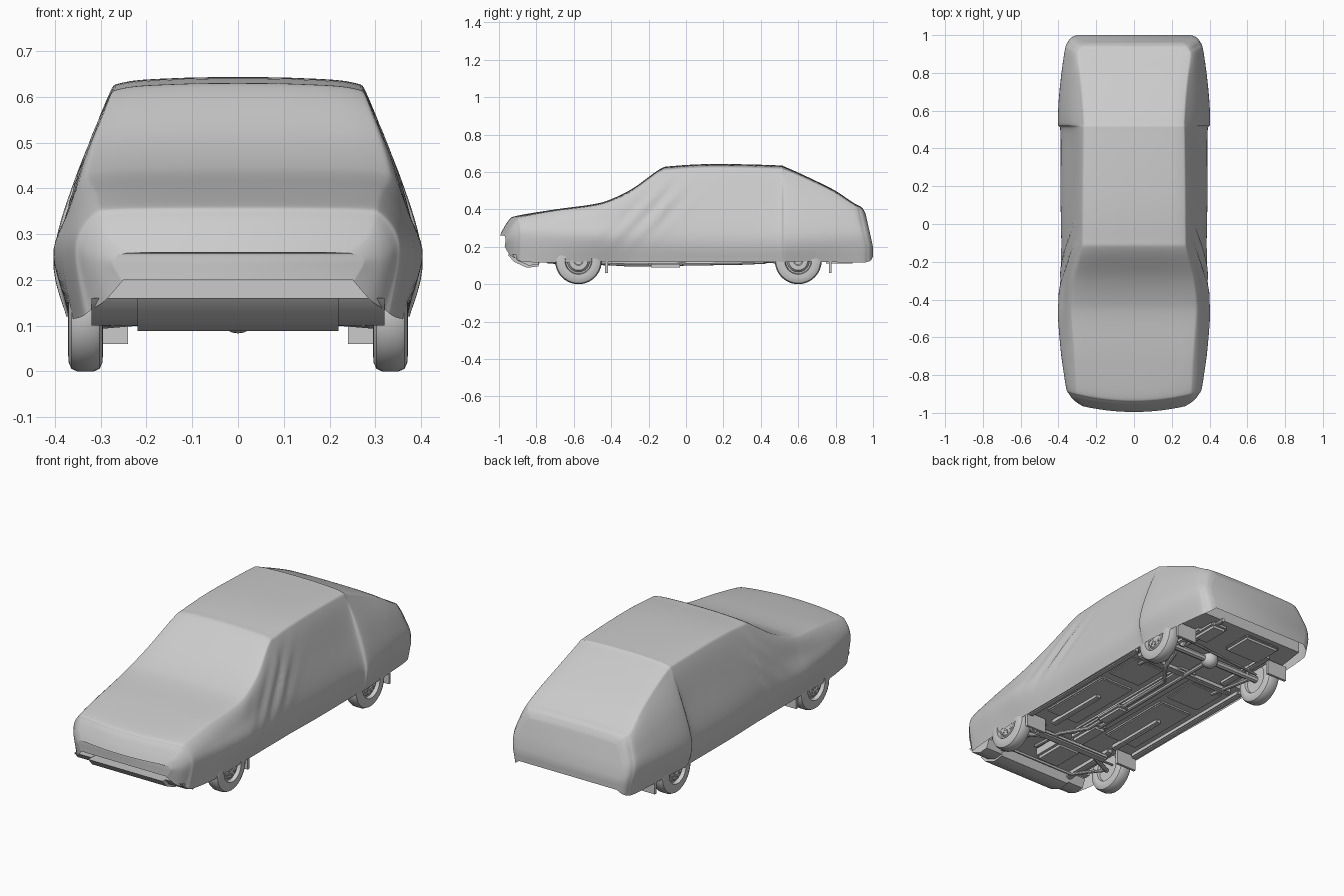
import bpy, bmesh, math
from mathutils import Vector

cube = bpy.data.objects.get("Cube")
if cube:
    bpy.data.objects.remove(cube, do_unlink=True)

grey = bpy.data.materials.new("plain grey")
grey.use_nodes = True
grey.diffuse_color = (0.6, 0.6, 0.6, 1)
grey.node_tree.nodes["Principled BSDF"].inputs["Base Color"].default_value = (0.6, 0.6, 0.6, 1)


def finish(obj, angle=40):
    """Give the object its colour and smooth shading with sharp edges kept."""
    obj.data.materials.append(grey)
    bpy.ops.object.select_all(action='DESELECT')
    obj.select_set(True)
    bpy.context.view_layer.objects.active = obj
    bpy.ops.object.shade_smooth_by_angle(angle=math.radians(angle))
    return obj


def from_bmesh(name, bm, angle=40):
    bmesh.ops.recalc_face_normals(bm, faces=bm.faces)
    mesh = bpy.data.meshes.new(name)
    bm.to_mesh(mesh)
    bm.free()
    obj = bpy.data.objects.new(name, mesh)
    bpy.context.collection.objects.link(obj)
    return finish(obj, angle)


def box(name, centre, size, bevel=0.0):
    bm = bmesh.new()
    bmesh.ops.create_cube(bm, size=1)
    for v in bm.verts:
        v.co = Vector(c + a * s for c, a, s in zip(centre, v.co, size))
    if bevel:
        bmesh.ops.bevel(bm, geom=bm.edges[:], offset=bevel, segments=2, affect='EDGES')
    return from_bmesh(name, bm)


def tube(name, points, radius):
    curve = bpy.data.curves.new(name, 'CURVE')
    curve.dimensions = '3D'
    curve.bevel_depth = radius
    curve.bevel_resolution = 2
    curve.use_fill_caps = True
    spline = curve.splines.new('POLY')
    spline.points.add(len(points) - 1)
    for p, co in zip(spline.points, points):
        p.co = (*co, 1)
    obj = bpy.data.objects.new(name, curve)
    bpy.context.collection.objects.link(obj)
    bpy.ops.object.select_all(action='DESELECT')
    obj.select_set(True)
    bpy.context.view_layer.objects.active = obj
    bpy.ops.object.convert(target='MESH')
    return finish(bpy.context.view_layer.objects.active)


def prism(name, outline, place, depth):
    """Extrude a flat outline; place maps its two numbers to a 3D point."""
    bm = bmesh.new()
    face = bm.faces.new([bm.verts.new(place(*p)) for p in outline])
    made = bmesh.ops.extrude_face_region(bm, geom=[face])["geom"]
    bmesh.ops.translate(bm, vec=depth, verts=[g for g in made if isinstance(g, bmesh.types.BMVert)])
    return from_bmesh(name, bm)


def spline(points, steps):
    """Smooth path through equal-length tuples."""
    out = []
    for i in range(len(points) - 1):
        a, b, c, d = (points[min(max(k, 0), len(points) - 1)] for k in range(i - 1, i + 3))
        for s in range(steps):
            t = s / steps
            out.append(tuple(
                q + 0.5 * t * (r - p + t * (2 * p - 5 * q + 4 * r - w + t * (3 * (q - r) + w - p)))
                for p, q, r, w in zip(a, b, c, d)))
    return out + [points[-1]]


def clamp(v):
    return min(max(v, 0), 1)


# Cloth cover: y, hem height, half widths at hem, belt, window, shoulder, top height
SECTIONS = [
    (-0.995, .20, .25, .27, .27, .25, .26),
    (-0.975, .155, .29, .315, .315, .295, .30),
    (-0.945, .135, .32, .345, .34, .31, .345),
    (-0.905, .12, .34, .36, .352, .315, .366),
    (-0.70, .115, .36, .385, .365, .325, .40),
    (-0.50, .12, .365, .402, .375, .34, .427),
    (-0.40, .12, .365, .40, .37, .34, .455),
    (-0.28, .12, .365, .39, .36, .325, .515),
    (-0.14, .12, .365, .385, .345, .292, .615),
    (-0.07, .12, .365, .385, .34, .286, .632),
    (0.15, .12, .37, .388, .335, .284, .643),
    (0.48, .12, .37, .388, .332, .28, .636),
    (0.535, .12, .375, .403, .35, .28, .625),
    (0.70, .12, .365, .395, .352, .29, .55),
    (0.92, .115, .345, .368, .345, .31, .44),
    (0.97, .12, .33, .352, .33, .30, .42),
    (0.99, .13, .315, .335, .315, .285, .405),
    (1.0, .15, .29, .31, .29, .26, .38),
]


def cover_ring(y, zb, wb, wm, wu, ws, zt):
    zm = min(.25, (zb + zt) / 2)
    rise = zt - zm
    half = spline([(wb, zb), (wm, zm), (wu, zm + rise * .5), (ws, zt - rise * .11),
                   (ws * .88, zt - rise * .03), (ws * .45, zt - rise * .005), (0, zt)], 6)
    ring = half + [(-x, z) for x, z in half[-2::-1]]
    out = []
    for x, z in ring:
        # slack diagonal folds beside the windscreen
        along = y + 0.15 - 0.9 * (z - 0.4)
        fade = math.exp(-(along / .13) ** 2) * math.exp(-((z - .4) / .13) ** 2)
        x2 = x * (1 + 0.022 * fade * math.sin(along * 55)) if abs(x) > ws * .95 else x
        # bowed nose and leaning tail
        bow = 0.045 * (x / .33) ** 2 * clamp((-0.7 - y) / .25)
        lean = 0.045 * clamp((z - .2) / .2) * clamp((y - .8) / .17)
        out.append((x2, y + bow - lean, z))
    return out


bm = bmesh.new()
rings = [[bm.verts.new(p) for p in cover_ring(*s)] for s in spline(SECTIONS, 6)]
for a, b in zip(rings, rings[1:]):
    for i in range(len(a) - 1):
        bm.faces.new((a[i], a[i + 1], b[i + 1], b[i]))
for ring in (rings[0], rings[-1]):
    n = len(ring)
    for i in range(n // 2):
        corners = [ring[i], ring[i + 1], ring[n - 2 - i], ring[n - 1 - i]]
        bm.faces.new(list(dict.fromkeys(corners)))
from_bmesh("cloth_cover", bm, 50)

# Front valance under the nose
prism("front_valance", [(-.955, .16), (-.92, .12), (-.85, .088), (-.79, .095), (-.77, .15)],
      lambda y, z: (-.22, y, z), (.44, 0, 0))
for s in (-1, 1):
    prism("valance_end", [(-.93, .16), (-.9, .125), (-.84, .1), (-.79, .105), (-.77, .15)],
          lambda y, z: (s * .22, y, z), (s * .1, 0, 0))

# Floor pan with notches for the wheels
AXLES = (-0.575, 0.6)
side = [(.31, -.76)]
for ay in AXLES:
    side += [(.345 if ay > 0 else .31, ay - .15), (.27, ay - .15), (.27, ay + .15), (.345, ay + .15)]
side += [(.32, .93)]
prism("floor_pan", side + [(-x, y) for x, y in reversed(side)], lambda x, y: (x, y, .145), (0, 0, .09))

# Sills, footwell ribs and chassis rails on both sides
for s in (-1, 1):
    box("sill", (s * .345, .01, .133), (.035, .85, .03), .006)
    box("footwell_panel", (s * .195, -.12, .14), (.2, .44, .02), .006)
    box("rear_floor_panel", (s * .195, .25, .142), (.2, .2, .014), .005)
    box("floor_rail", (s * .2, -.22, .125), (.03, .36, .03), .005)
    box("front_rail", (s * .22, -.62, .14), (.035, .34, .04), .006)
    box("rear_rail", (s * .22, .62, .14), (.035, .36, .03), .006)

# Tunnel, drive shaft, gearbox and engine sump
box("transmission_tunnel", (0, 0, .14), (.12, .86, .03), .01)
box("gearbox", (0, -.36, .125), (.09, .2, .05), .015)
box("engine_sump", (0, -.6, .125), (.15, .2, .07), .015)
box("front_crossmember", (0, -.5, .115), (.46, .05, .03), .008)
box("floor_crossmember", (0, .4, .135), (.6, .035, .03), .006)
tube("drive_shaft", [(0, -.3, .12), (0, .58, .125)], .012)

# Exhaust line with two silencers
tube("exhaust_pipe", [(.1, -.66, .14), (.12, -.45, .115), (.05, -.3, .105), (.05, .3, .115),
                      (.14, .42, .12), (.16, .55, .16), (.18, .72, .135), (.2, .95, .135)], .011)
box("middle_silencer", (.05, -.11, .108), (.07, .18, .035), .012)
box("rear_silencer", (.18, .82, .13), (.1, .17, .04), .014)
box("spare_wheel_well", (-.1, .82, .135), (.22, .18, .03), .012)

# Rear axle, trailing arms, front suspension
tube("rear_axle", [(-.31, .6, .125), (.31, .6, .125)], .018)
bm = bmesh.new()
bmesh.ops.create_uvsphere(bm, u_segments=16, v_segments=10, radius=.045)
bmesh.ops.translate(bm, vec=(0, .6, .128), verts=bm.verts)
from_bmesh("differential", bm)
tube("panhard_rod", [(-.26, .66, .11), (.24, .68, .135)], .007)
for s in (-1, 1):
    tube("trailing_arm", [(s * .24, .33, .135), (s * .26, .6, .11)], .01)
    tube("rear_damper", [(s * .22, .64, .11), (s * .2, .7, .2)], .013)
    tube("front_arm", [(s * .12, -.5, .12), (s * .3, -.575, .105)], .012)
    tube("front_arm_brace", [(s * .2, -.75, .125), (s * .29, -.58, .105)], .008)
    tube("steering_rod", [(s * .04, -.53, .115), (s * .3, -.53, .12)], .006)
tube("front_anti_roll_bar", [(-.26, -.62, .11), (-.2, -.74, .12), (.2, -.74, .12), (.26, -.62, .11)], .008)

# Wheels: tyre and dished rim as one turned profile of (sideways, radius)
TYRE = [(.038, .072), (.038, .088), (.037, .105), (.031, .119), (.018, .125), (-.018, .125),
        (-.031, .119), (-.037, .105), (-.038, .088), (-.034, .074)]
RIM = [(0, 0), (0, .02), (.004, .025), (.004, .05), (-.008, .06), (-.008, .068)]
for s in (-1, 1):
    for ay in AXLES:
        bm = bmesh.new()
        centre = Vector((s * .333, ay, .125))
        outline = [(o + .026, r) for o, r in RIM] + TYRE + [(-.02, .07), (-.02, 0)]
        verts = [bm.verts.new(centre + Vector((s * o, 0, r))) for o, r in outline]
        edges = [bm.edges.new(pair) for pair in zip(verts, verts[1:])]
        bmesh.ops.spin(bm, geom=verts + edges, cent=centre, axis=(1, 0, 0),
                       angle=math.tau, steps=40, use_merge=True)
        bmesh.ops.remove_doubles(bm, verts=bm.verts, dist=.0002)
        from_bmesh("wheel", bm, 35)
        for k in range(8):
            a = k * math.tau / 8
            box("rim_stud", centre + Vector((s * .03, .037 * math.cos(a), .037 * math.sin(a))),
                (.008, .012, .012), .002)
        # Mud flap hanging behind the wheel
        fy = ay + (.15 if ay < 0 else .172)
        box("mud_flap", (s * .3, fy, .1), (.12, .014, .08))
